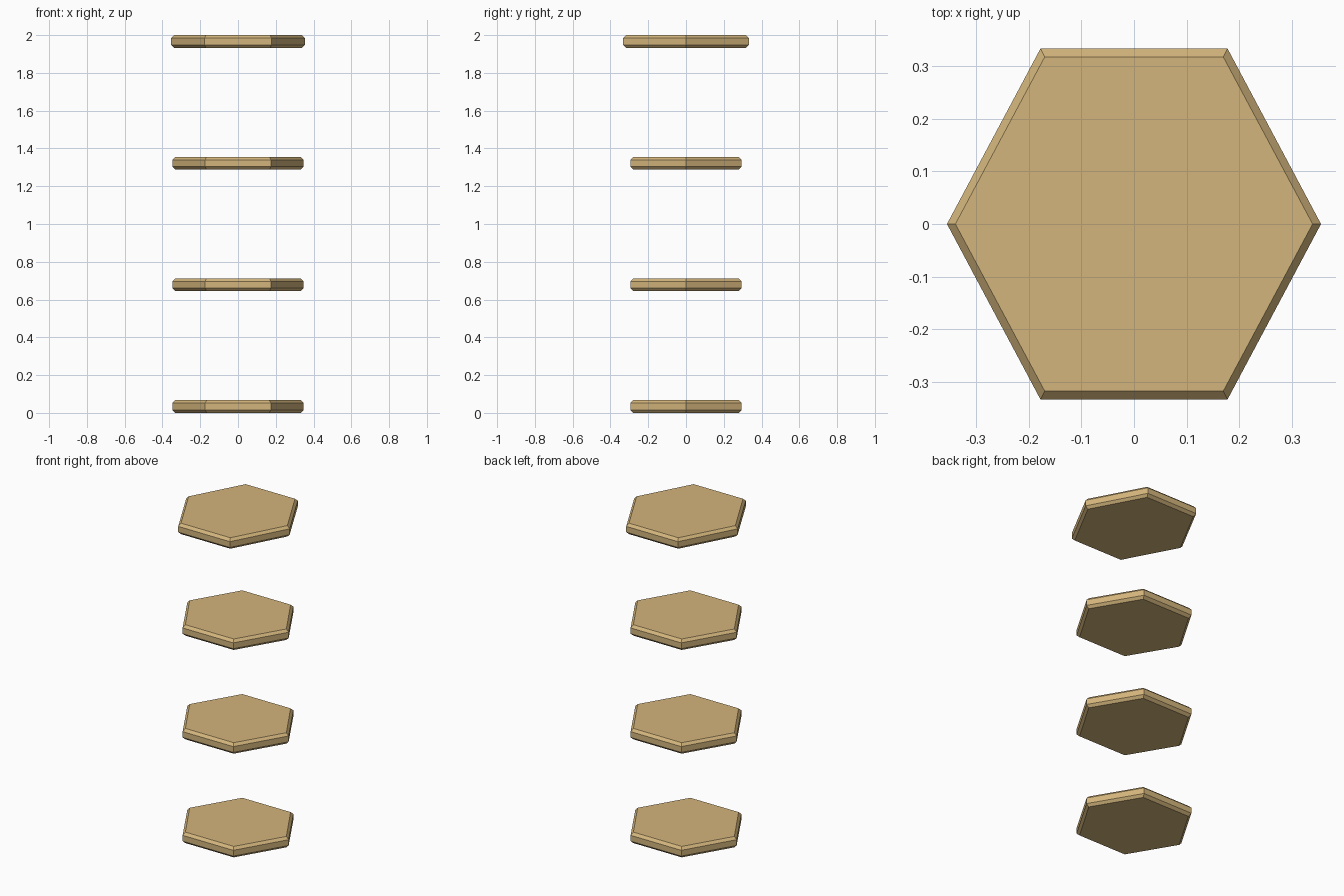
import bpy
import bmesh
import math

cube = bpy.data.objects.get("Cube")
if cube:
    bpy.data.objects.remove(cube, do_unlink=True)

# Tan wood colour
tan = bpy.data.materials.new("tan_wood")
tan.use_nodes = True
colour = (0.65, 0.46, 0.20, 1)
tan.diffuse_color = colour
tan.node_tree.nodes["Principled BSDF"].inputs["Base Color"].default_value = colour

THICK = 0.068
CHAMFER = 0.016


def hex_plate(name, half_x, half_y, z):
    """Hexagonal plate with chamfered rims, its corners pointing along x."""
    bm = bmesh.new()
    rings = []
    levels = ((0, CHAMFER), (CHAMFER, 0), (THICK - CHAMFER, 0), (THICK, CHAMFER))
    for height, inset in levels:
        rx, ry = half_x - inset, half_y - inset
        ring = []
        for i in range(6):
            a = math.radians(60 * i)
            y = ry * math.sin(a) / math.sin(math.radians(60))
            ring.append(bm.verts.new((rx * math.cos(a), y, height)))
        rings.append(ring)
    for low, high in zip(rings, rings[1:]):
        for i in range(6):
            j = (i + 1) % 6
            bm.faces.new((low[i], low[j], high[j], high[i]))
    bm.faces.new(rings[0][::-1])
    bm.faces.new(rings[-1])
    mesh = bpy.data.meshes.new(name)
    bm.to_mesh(mesh)
    bm.free()
    mesh.materials.append(tan)
    obj = bpy.data.objects.new(name, mesh)
    obj.location.z = z
    bpy.context.collection.objects.link(obj)


# Four evenly spaced shelves, the top one larger
spacing = (2 - THICK) / 3
for i, name in enumerate(("bottom_shelf", "lower_shelf", "upper_shelf")):
    hex_plate(name, 0.348, 0.295, i * spacing)
hex_plate("top_shelf", 0.355, 0.333, 3 * spacing)
